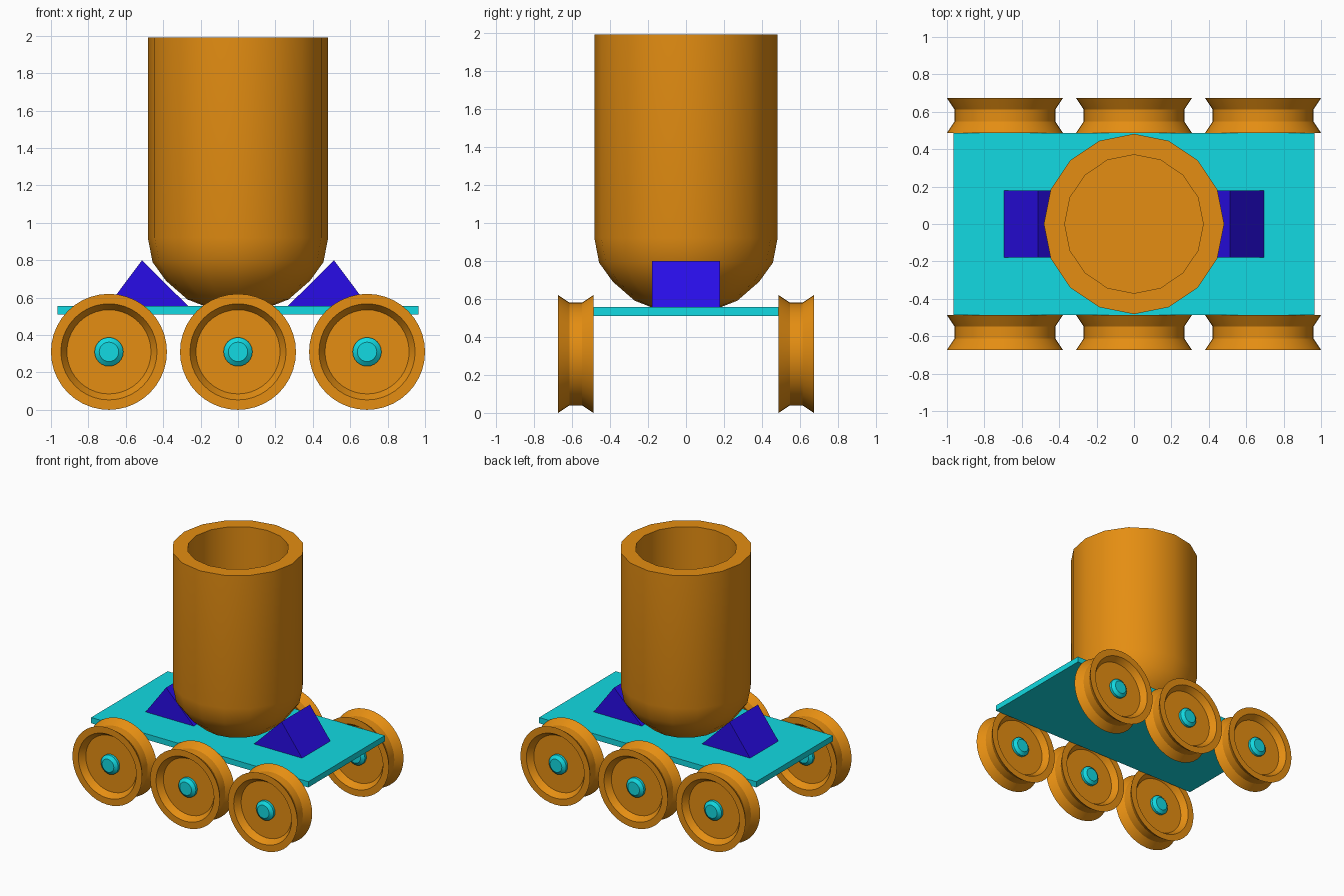
import bpy, bmesh, math
from mathutils import Matrix

if "Cube" in bpy.data.objects:
    bpy.data.objects.remove(bpy.data.objects["Cube"])


def material(name, rgb):
    m = bpy.data.materials.new(name)
    m.diffuse_color = (*rgb, 1)
    m.use_nodes = True
    m.node_tree.nodes["Principled BSDF"].inputs["Base Color"].default_value = m.diffuse_color
    return m


ORANGE = material("orange", (0.78, 0.27, 0.006))
CYAN = material("cyan", (0.006, 0.70, 0.76))
BLUE = material("deep blue", (0.022, 0.004, 0.82))


def finish(name, bm, mat, matrix=None, smooth=None):
    bmesh.ops.remove_doubles(bm, verts=bm.verts, dist=1e-5)
    bmesh.ops.recalc_face_normals(bm, faces=bm.faces)
    me = bpy.data.meshes.new(name)
    bm.to_mesh(me)
    bm.free()
    me.materials.append(mat)
    ob = bpy.data.objects.new(name, me)
    bpy.context.collection.objects.link(ob)
    if matrix is not None:
        ob.matrix_world = matrix
    if smooth:
        bpy.ops.object.select_all(action='DESELECT')
        ob.select_set(True)
        bpy.context.view_layer.objects.active = ob
        bpy.ops.object.shade_smooth_by_angle(angle=math.radians(smooth))
    return ob


def lathe(name, profile, sides, mat, matrix=None, smooth=30):
    """Spin an (r, z) profile around z; profile ends become flat caps."""
    bm = bmesh.new()
    rings = [[bm.verts.new((r * math.cos(2 * math.pi * i / sides),
                            r * math.sin(2 * math.pi * i / sides), z))
              for i in range(sides)] for r, z in profile]
    for a, b in zip(rings, rings[1:]):
        for i in range(sides):
            j = (i + 1) % sides
            bm.faces.new((a[i], a[j], b[j], b[i]))
    bm.faces.new(rings[0])
    bm.faces.new(rings[-1])
    return finish(name, bm, mat, matrix, smooth)


# flat deck
bm = bmesh.new()
bmesh.ops.create_cube(bm, size=1, matrix=Matrix.Translation((0, 0, 0.533))
                      @ Matrix.Diagonal((1.93, 0.972, 0.046, 1)))
finish("deck", bm, CYAN)

# upright barrel: rounded base, thick rim, flat-bottomed bore
lathe("barrel", [(0.185, 0.557), (0.27, 0.59), (0.385, 0.69), (0.457, 0.79),
                 (0.482, 0.92), (0.482, 1.99), (0.37, 1.99), (0.37, 0.95)],
      16, ORANGE, smooth=35)

# triangular wedges holding the barrel
for side, label in ((-1, "left"), (1, "right")):
    bm = bmesh.new()
    tri = [(0.695, 0.556), (0.513, 0.80), (0.268, 0.556)]
    ends = [[bm.verts.new((side * x, y, z)) for x, z in tri] for y in (-0.18, 0.18)]
    for e in ends:
        bm.faces.new(e)
    for i in range(3):
        j = (i + 1) % 3
        bm.faces.new((ends[0][i], ends[0][j], ends[1][j], ends[1][i]))
    finish(label + "_wedge", bm, BLUE)

# grooved wheels, dished on both faces, with a hub through the middle
half = [(0.225, 0.045), (0.257, 0.093), (0.31, 0.093), (0.27, 0.033)]
wheel = half + [(r, -z) for r, z in reversed(half)]
hub_half = [(0.052, 0.085), (0.077, 0.065)]
hub = hub_half + [(r, -z) for r, z in reversed(hub_half)]
for y, row in ((-0.58, "front"), (0.58, "back")):
    for x, place in ((-0.69, "left"), (0, "middle"), (0.69, "right")):
        m = Matrix.Translation((x, y, 0.31)) @ Matrix.Rotation(math.pi / 2, 4, 'X')
        lathe(f"{row}_{place}_wheel", wheel, 40, ORANGE, m)
        lathe(f"{row}_{place}_hub", hub, 24, CYAN, m)
